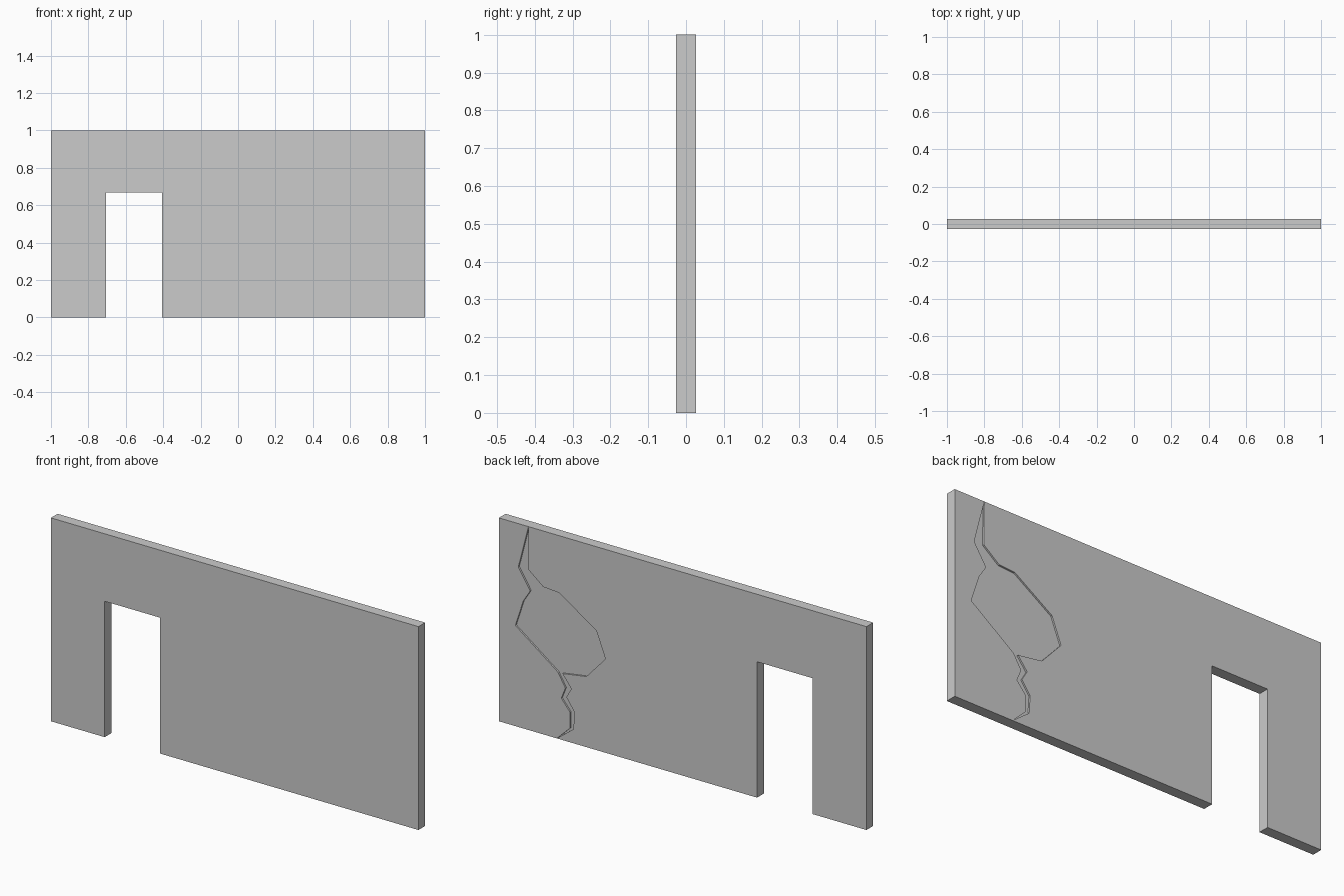
import bpy, bmesh

if "Cube" in bpy.data.objects:
    bpy.data.objects.remove(bpy.data.objects["Cube"])

HALF = 0.026    # half wall thickness
DEPTH = 0.008   # how deep the broken plaster patch is


def slab(name, outline, y0, y1):
    """Extrude an x-z outline from y0 to y1."""
    bm = bmesh.new()
    face = bm.faces.new([bm.verts.new((x, y0, z)) for x, z in outline])
    ext = bmesh.ops.extrude_face_region(bm, geom=[face])
    verts = [v for v in ext["geom"] if isinstance(v, bmesh.types.BMVert)]
    bmesh.ops.translate(bm, verts=verts, vec=(0, y1 - y0, 0))
    bmesh.ops.recalc_face_normals(bm, faces=bm.faces)
    mesh = bpy.data.meshes.new(name)
    bm.to_mesh(mesh)
    bm.free()
    obj = bpy.data.objects.new(name, mesh)
    bpy.context.collection.objects.link(obj)
    return obj


# Wall with a doorway open to the floor
wall = slab("wall", [(-1, 0), (-0.707, 0), (-0.707, 0.668), (-0.405, 0.668),
                     (-0.405, 0), (1, 0), (1, 1), (-1, 1)], -HALF, HALF)

# Jagged crack and missing plaster, sunk into the back face
crack = slab("crack_cutter", [
    (0.839, 0.998), (0.842, 0.791), (0.758, 0.725), (0.671, 0.719),
    (0.469, 0.586), (0.420, 0.461), (0.524, 0.347), (0.654, 0.327),
    (0.605, 0.264), (0.633, 0.217), (0.589, 0.155), (0.594, 0.069),
    (0.682, 0.002), (0.613, 0.069), (0.613, 0.148), (0.660, 0.204),
    (0.638, 0.260), (0.679, 0.328), (0.910, 0.495), (0.867, 0.627),
    (0.829, 0.686), (0.894, 0.787)], HALF - DEPTH, HALF + 0.05)

cut = wall.modifiers.new("crack", 'BOOLEAN')
cut.operation = 'DIFFERENCE'
cut.solver = 'EXACT'
cut.object = crack

# Bake the cut, then drop the cutter
bpy.context.view_layer.objects.active = wall
bpy.ops.object.modifier_apply(modifier=cut.name)
bpy.data.objects.remove(crack)
